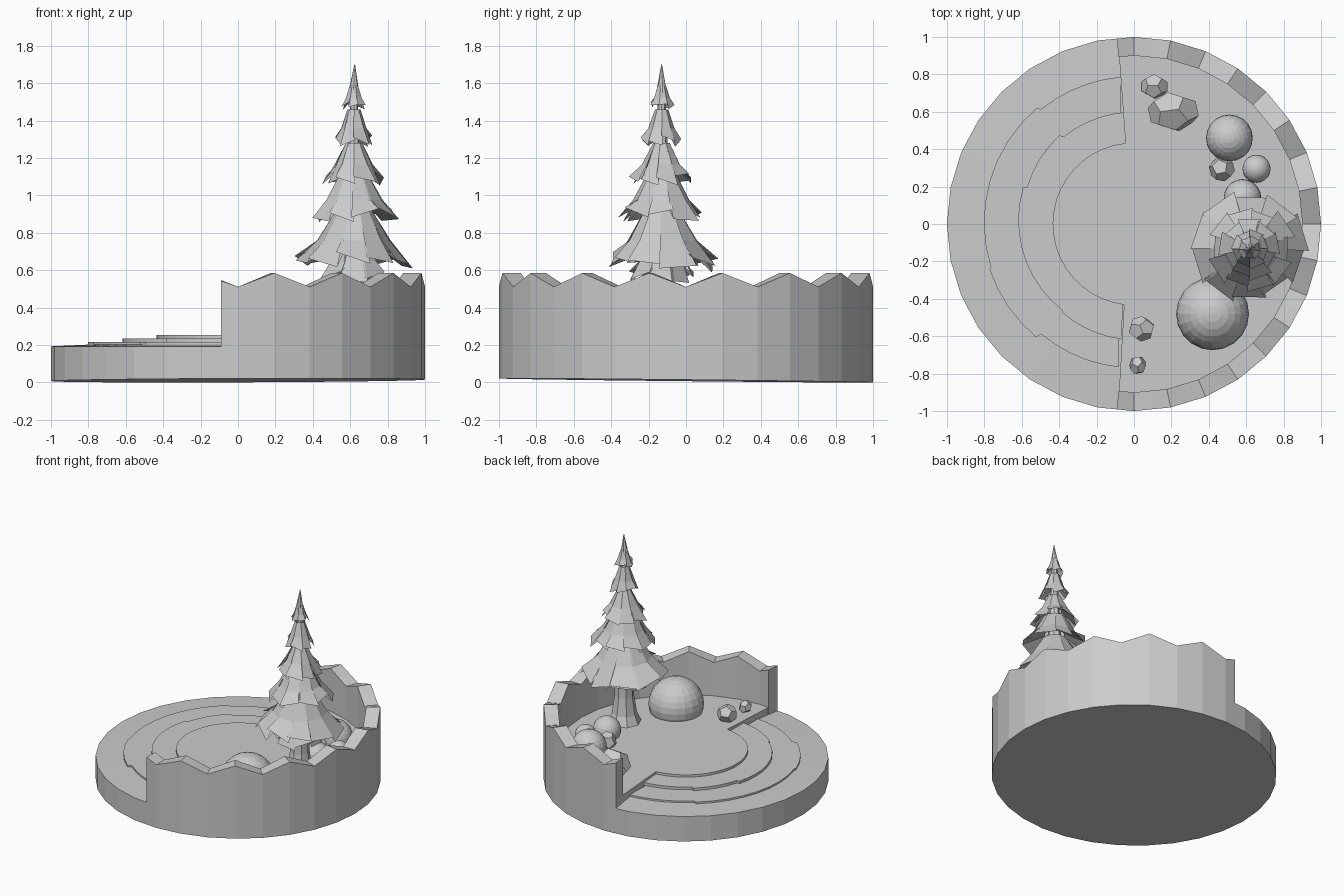
import bpy, bmesh, random
from math import sin, cos, radians, pi, sqrt
from mathutils import Vector, Euler

if "Cube" in bpy.data.objects:
    bpy.data.objects.remove(bpy.data.objects["Cube"])

random.seed(4)


def finish(name, bm):
    bmesh.ops.recalc_face_normals(bm, faces=bm.faces)
    me = bpy.data.meshes.new(name)
    bm.to_mesh(me)
    bm.free()
    ob = bpy.data.objects.new(name, me)
    bpy.context.collection.objects.link(ob)
    return ob


def polar(r, deg, z=0.0):
    return Vector((r * cos(radians(deg)), r * sin(radians(deg)), z))


def prism(name, pts, z0, z1):
    bm = bmesh.new()
    face = bm.faces.new([bm.verts.new((p.x, p.y, z0)) for p in pts])
    out = bmesh.ops.extrude_face_region(bm, geom=[face])
    for v in out["geom"]:
        if isinstance(v, bmesh.types.BMVert):
            v.co.z = z1
    return finish(name, bm)


def arc(a0, a1, r0, r1, n):
    return [polar(r0 + (r1 - r0) * i / n, a0 + (a1 - a0) * i / n) for i in range(n + 1)]


def loft(name, rings, caps=True, closed=True):
    bm = bmesh.new()
    vs = [[bm.verts.new(p) for p in ring] for ring in rings]
    n = len(vs[0])
    for a, b in zip(vs, vs[1:]):
        for i in range(n if closed else n - 1):
            j = (i + 1) % n
            bm.faces.new((a[i], a[j], b[j], b[i]))
    if caps:
        bm.faces.new(vs[0])
        bm.faces.new(vs[-1])
    return finish(name, bm)


# Round base, underside very slightly tilted, top slightly raised inwards
SIDES = 32
angles = [360 * i / SIDES for i in range(SIDES)]
bottom = [polar(1, a) for a in angles]
for p in bottom:
    p.z = 0.011 + 0.004 * p.x - 0.0105 * p.y
loft("base", [bottom, [polar(1, a, 0.193) for a in angles],
              [polar(0.78, a, 0.203) for a in angles]])

# Low terraces with small notches in their edges
prism("lower_terrace", arc(95, 129, 0.79, 0.79, 5) + arc(130, 197, 0.81, 0.80, 8)
      + arc(197.5, 229, 0.81, 0.80, 4) + arc(230, 264, 0.77, 0.77, 5), 0.15, 0.215)
prism("upper_terrace", arc(94, 129, 0.60, 0.60, 5) + arc(130, 161, 0.62, 0.605, 4)
      + arc(162, 230, 0.625, 0.60, 9) + arc(231, 264, 0.61, 0.62, 5), 0.15, 0.235)
# Raised floor: half disc plus round centre
prism("floor", arc(-95, 95, 0.96, 0.96, 34) + arc(96, 263, 0.435, 0.435, 20), 0.15, 0.253)

# Wall with a wavy top: peaks every 22.5 degrees
step = 360 / SIDES
outer, inner = [], []
wall_angles = [-95.3] + [-90 + step / 2 * i for i in range(33)] + [95.3]
for a in wall_angles:
    chord = cos(pi / SIDES) / cos(radians((a % step) - step / 2))
    z = 0.548 - 0.037 * cos(radians(a * 16))
    outer.append((polar(chord, a), z))
    inner.append((polar(0.9 * chord, a), z))
rings = [[Vector((po.x, po.y, 0.17)), Vector((po.x, po.y, zo)),
          Vector((pi_.x, pi_.y, zi)), Vector((pi_.x, pi_.y, 0.17))]
         for (po, zo), (pi_, zi) in zip(outer, inner)]
loft("wavy_wall", rings)

# Tree trunk with flared foot
TREE = Vector((0.62, -0.13, 0))
profile = [(0.125, 0.24), (0.09, 0.32), (0.07, 0.45), (0.06, 0.75), (0.035, 1.2), (0.02, 1.5)]
loft("trunk", [[TREE + polar(r, 45 * i, z) for i in range(8)] for r, z in profile])


def foliage(name, z_top, z_bot, r_top, r_bot, panels, turn):
    """Ragged skirt of separate drooping panels."""
    bm = bmesh.new()
    w = 360 / panels
    for i in range(panels):
        a = turn + w * i
        k = random.uniform(0.84, 1.06)
        drop = random.uniform(-0.12, 0.12) * (z_top - z_bot)
        twist = random.uniform(-0.12, 0.12) * (z_top - z_bot)
        z_mid = z_top + (z_bot - z_top) * 0.6
        r_mid = r_top + (r_bot - r_top) * 0.48
        rows = [(r_top, z_top, 0), (r_mid * (0.5 + k / 2), z_mid, 0),
                (r_bot * k, z_bot + drop, twist), (r_bot * 0.3, z_mid, 0)]
        vs = [[bm.verts.new(TREE + polar(r, a + s * w * 0.54, z + s * t)) for s in (-1, 1)]
              for r, z, t in rows]
        for p, q in zip(vs, vs[1:]):
            bm.faces.new((p[0], p[1], q[1], q[0]))
    return finish(name, bm)


# Foliage tiers: top z, bottom z, top radius, bottom radius, panels
tiers = [(0.78, 0.56, 0.08, 0.18, 8), (0.93, 0.645, 0.09, 0.305, 10),
         (1.11, 0.885, 0.08, 0.235, 10), (1.28, 1.09, 0.045, 0.165, 9),
         (1.46, 1.29, 0.035, 0.11, 8)]
for i, (zt, zb, rt, rb, n) in enumerate(tiers):
    foliage(f"foliage_tier_{i + 1}", zt, zb, rt, rb, n, 17 * i)
foliage("foliage_top", 1.59, 1.475, 0.022, 0.065, 7, 10)
loft("foliage_tip", [[TREE + polar(r, 360 / 7 * i + 10, z) + Vector((dx, 0, 0)) for i in range(7)]
                     for r, z, dx in ((0.035, 1.52, 0), (0.022, 1.59, 0), (0.002, 1.7, 0.004))])

# Round bushes
for i, (x, y, z, r) in enumerate([(0.42, -0.48, 0.31, 0.195), (0.51, 0.46, 0.31, 0.125),
                                  (0.655, 0.295, 0.30, 0.075), (0.58, 0.14, 0.30, 0.10)]):
    bm = bmesh.new()
    bmesh.ops.create_uvsphere(bm, u_segments=20, v_segments=14, radius=r)
    finish(f"bush_{i + 1}", bm).location = (x, y, z)


# Faceted rocks: dodecahedra
def rock(name, loc, size, turn):
    g = (1 + sqrt(5)) / 2
    pts = [(x, y, z) for x in (-1, 1) for y in (-1, 1) for z in (-1, 1)]
    for s in (-1, 1):
        for t in (-1, 1):
            pts += [(0, s / g, t * g), (s / g, t * g, 0), (s * g, 0, t / g)]
    bm = bmesh.new()
    rot = Euler((turn, turn * 0.6, turn * 1.7))
    for p in pts:
        v = Vector(p) / sqrt(3)
        v.rotate(rot)
        bm.verts.new([v[k] * size[k] for k in range(3)])
    bmesh.ops.convex_hull(bm, input=bm.verts)
    bmesh.ops.dissolve_limit(bm, angle_limit=0.05, verts=bm.verts, edges=bm.edges)
    finish(name, bm).location = loc


rock("rock_1", (0.21, 0.60, 0.31), (0.14, 0.11, 0.12), 0.4)
rock("rock_2", (0.11, 0.735, 0.28), (0.075, 0.068, 0.07), 1.1)
rock("rock_3", (0.47, 0.295, 0.30), (0.07, 0.068, 0.07), 2.0)
rock("rock_4", (0.04, -0.56, 0.30), (0.075, 0.068, 0.07), 2.7)
rock("rock_5", (0.02, -0.755, 0.285), (0.046, 0.052, 0.048), 0.8)
